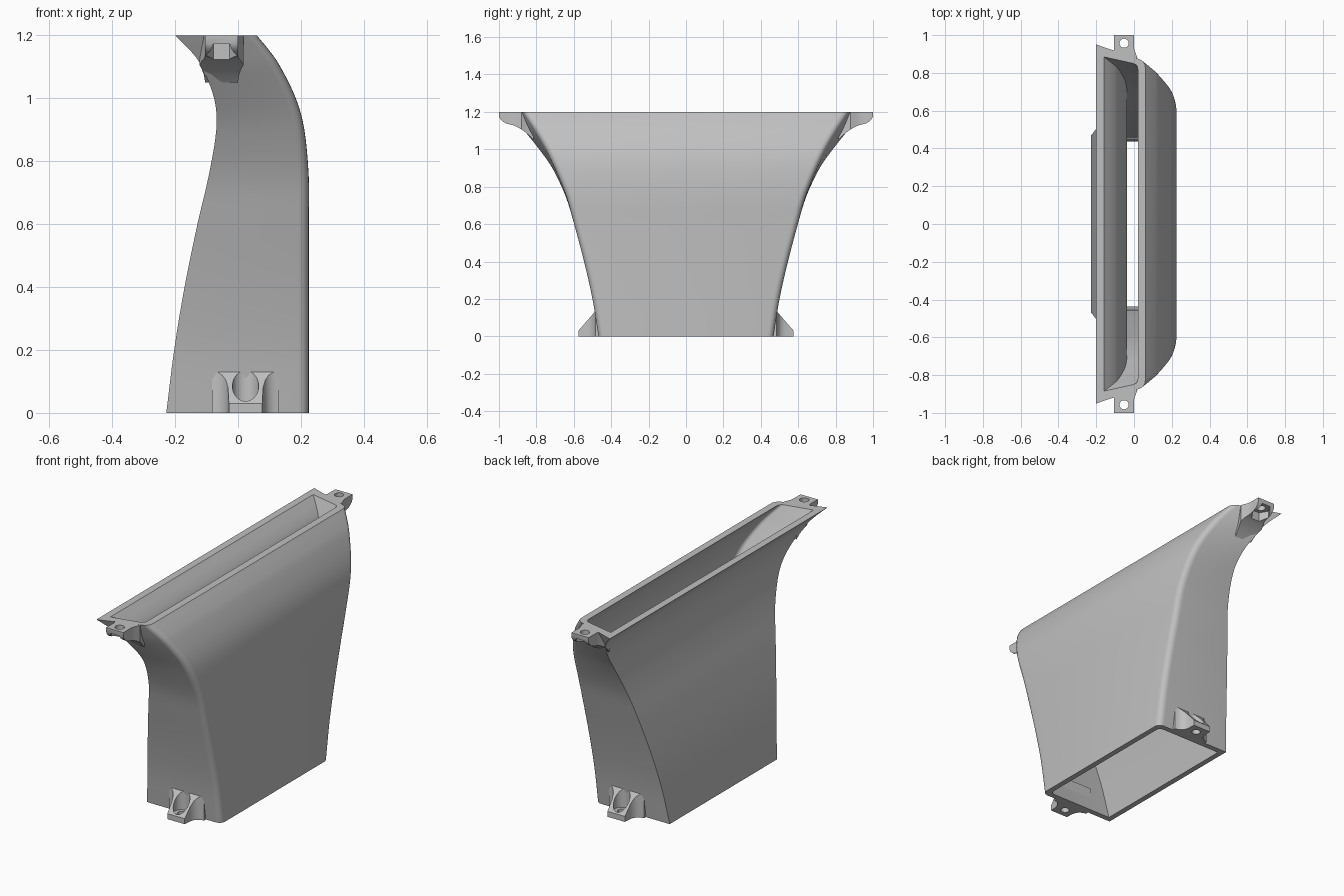
import bpy, bmesh, math
from mathutils import Vector, Matrix

if "Cube" in bpy.data.objects:
    bpy.data.objects.remove(bpy.data.objects["Cube"])

grey = bpy.data.materials.new("plain grey")
grey.use_nodes = True
grey.diffuse_color = (0.53, 0.53, 0.53, 1)
grey.node_tree.nodes["Principled BSDF"].inputs["Base Color"].default_value = grey.diffuse_color


def make_object(name, bm):
    bmesh.ops.recalc_face_normals(bm, faces=bm.faces)
    mesh = bpy.data.meshes.new(name)
    bm.to_mesh(mesh)
    bm.free()
    mesh.materials.append(grey)
    obj = bpy.data.objects.new(name, mesh)
    bpy.context.collection.objects.link(obj)
    return obj


def smooth(obj):
    bpy.ops.object.select_all(action='DESELECT')
    obj.select_set(True)
    bpy.context.view_layer.objects.active = obj
    bpy.ops.object.shade_smooth_by_angle(angle=math.radians(32))


def bridge(bm, a, b):
    n = len(a)
    for i in range(n):
        bm.faces.new((a[i], a[(i + 1) % n], b[(i + 1) % n], b[i]))


def spline(rows, steps):
    """Smooth curve through rows of any dimension."""
    pts = [Vector(r) for r in rows]
    pts = [2 * pts[0] - pts[1]] + pts + [2 * pts[-1] - pts[-2]]
    out = []
    for a, b, c, d in zip(pts, pts[1:], pts[2:], pts[3:]):
        for k in range(steps):
            t = k / steps
            out.append(0.5 * (2 * b + (c - a) * t + (2 * a - 5 * b + 4 * c - d) * t * t
                              + (3 * b - a - 3 * c + d) * t ** 3))
    return out + [pts[-2]]


# Duct wall: height, right x, left x, half depth at each side
SECTIONS = [
    (0, -.228, .225, .468, .468),
    (.2, -.203, .225, .5, .5),
    (.4, -.17, .225, .545, .545),
    (.6, -.129, .225, .598, .598),
    (.75, -.094, .225, .644, .64),
    (.9, -.069, .211, .715, .7),
    (1, -.076, .184, .785, .745),
    (1.1, -.115, .135, .865, .8),
    (1.15, -.15, .101, .905, .83),
    (1.2, -.2, .06, .95, .862),
]


def corner(prev, tip, nxt, radius, steps=5):
    """Rounded corner as a short curve."""
    a = tip + (prev - tip).normalized() * radius
    b = tip + (nxt - tip).normalized() * radius
    pts = []
    for i in range(steps + 1):
        t = i / steps
        w = 2 * t * (1 - t) * 0.83
        s = (1 - t) ** 2 + w + t * t
        pts.append((a * (1 - t) ** 2 + tip * w + b * t * t) / s)
    return pts


def ring(bm, z, xl, xr, yl, yr, radius):
    p = [Vector(c) for c in ((xl, -yl, z), (xr, -yr, z), (xr, yr, z), (xl, yl, z))]
    pts = [p[0]] + corner(p[0], p[1], p[2], radius) + corner(p[1], p[2], p[3], radius) + [p[3]]
    return [bm.verts.new(c) for c in pts]


bm = bmesh.new()
outer, inner = [], []
for z, xl, xr, yl, yr in spline(SECTIONS, 4):
    top = max(0, (z - 1) / .2)
    wall = .03 + .01 * top
    outer.append(ring(bm, z, xl, xr, yl, yr, .035))
    inner.append(ring(bm, z, xl + wall, xr - wall, yl - .03 - .035 * top,
                      yr - .03 + .013 * top, .025))
for shell in (outer, inner):
    for a, b in zip(shell, shell[1:]):
        bridge(bm, a, b)
bridge(bm, outer[0], inner[0])
bridge(bm, outer[-1], inner[-1])
smooth(make_object("duct_wall", bm))


def lug(name, side, x, stations):
    """Block lofted along y from stations of y, half width, bottom, top."""
    bm = bmesh.new()
    rings = [[bm.verts.new(c) for c in ((x - w, y * side, lo), (x + w, y * side, lo),
                                       (x + w, y * side, hi), (x - w, y * side, hi))]
             for y, w, lo, hi in stations]
    for a, b in zip(rings, rings[1:]):
        bridge(bm, a, b)
    bm.faces.new(rings[0])
    bm.faces.new(rings[-1])
    return make_object(name, bm)


def drill(obj, x, y, low, high, radius, sides=28):
    """Cut a vertical prism out of a part."""
    bm = bmesh.new()
    bmesh.ops.create_cone(bm, cap_ends=True, segments=sides, radius1=radius, radius2=radius,
                          depth=high - low, matrix=Matrix.Translation((x, y, (low + high) / 2))
                          @ Matrix.Rotation(math.pi / 2, 4, 'Z'))
    cutter = make_object("cutter", bm)
    cutter.hide_render = True
    mod = obj.modifiers.new("cut", 'BOOLEAN')
    mod.operation = 'DIFFERENCE'
    mod.solver = 'EXACT'
    mod.object = cutter
    bpy.context.view_layer.objects.active = obj
    bpy.ops.object.modifier_apply(modifier=mod.name)
    bpy.data.objects.remove(cutter)


# Flared foot lugs, sloping down from the end walls
FOOT = [(y, w, 0, min(.135, .135 - (y - .484) * 1.15)) for y, w in (
    (.45, .107), (.484, .107), (.488, .09), (.497, .074), (.51, .063), (.53, .056), (.575, .053))]
# Upper lugs with a curved underside
TAB = [(.815, .052, 1.05, 1.09), (.84, .056, 1.075, 1.13), (.865, .064, 1.096, 1.175),
       (.88, .07, 1.106, 1.2), (.9, .063, 1.118, 1.2), (.92, .055, 1.127, 1.2),
       (.935, .0525, 1.131, 1.2), (.96, .0525, 1.137, 1.2), (.98, .0525, 1.148, 1.2),
       (.992, .0525, 1.16, 1.2), (1, .0525, 1.175, 1.2)]

for side, end in ((-1, "front"), (1, "back")):
    foot = lug(end + "_foot_lug", side, .024, FOOT)
    drill(foot, .024, .527 * side, .028, .3, .042)
    drill(foot, .024, .527 * side, -.1, .1, .022)
    smooth(foot)

    tab = lug(end + "_top_lug", side, -.0525, TAB)
    drill(tab, -.0525, .957 * side, 1, 1.175, .0505, 6)
    drill(tab, -.0525, .957 * side, 1.1, 1.3, .024)
    smooth(tab)
